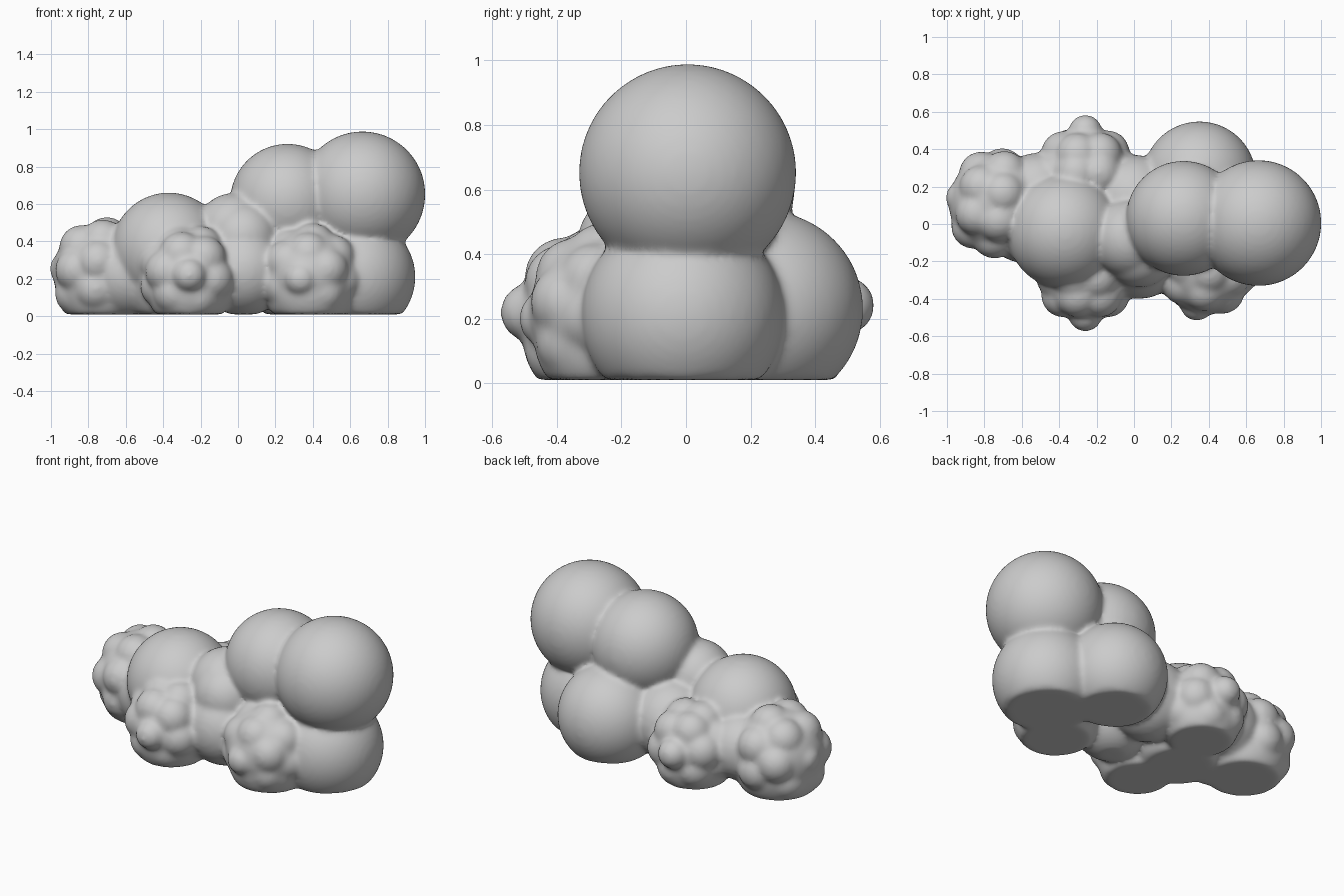
import bpy, bmesh
from math import sin, cos, radians, tau
from mathutils import Vector, Matrix

if "Cube" in bpy.data.objects:
    bpy.data.objects.remove(bpy.data.objects["Cube"])

bm = bmesh.new()


def puff(center, r):
    """Add one rounded lobe."""
    bmesh.ops.create_icosphere(bm, subdivisions=4, radius=r,
                               matrix=Matrix.Translation(Vector(center)))


def cluster(center, core, reach, bump, axis, spin, nose):
    """Add a core lobe with soft bumps in rings around an outward axis."""
    center = Vector(center)
    puff(center, core)
    puff(center - Vector((0, 0, 0.07)), core * 0.95)   # broad flat foot
    rot = Vector(axis).to_track_quat('Z', 'Y')
    puff(center + Vector(axis).normalized() * (nose - 0.09), 0.09)
    for tilt, count, offset in ((50, 6, 0), (88, 8, 0.3)):
        for i in range(count):
            a = tau * i / count + radians(spin) + offset
            t = radians(tilt)
            d = rot @ Vector((sin(t) * cos(a), sin(t) * sin(a), cos(t)))
            puff(center + d * (reach - bump), bump)


# Large smooth lobes
for c, r in (((0.665, 0.005, 0.652), 0.337),
             ((0.265, 0.03, 0.615), 0.308),
             ((0.635, -0.01, 0.21), 0.314),
             ((0.35, 0.245, 0.23), 0.304),
             ((-0.37, -0.04, 0.355), 0.307),
             ((-0.02, -0.08, 0.45), 0.21),
             ((0.03, -0.15, 0.42), 0.19),
             ((0.0, 0.13, 0.25), 0.24),
             ((0.03, -0.16, 0.24), 0.24),
             ((-0.35, -0.02, 0.2), 0.28),
             ((-0.58, 0.02, 0.22), 0.23),
             ((-0.52, 0.18, 0.24), 0.20)):
    puff(c, r)

# Bumpy lobes: front right, front left, back left, left end
cluster((0.385, -0.23, 0.22), 0.255, 0.28, 0.12, (-0.25, -1, -0.1), 20, 0.295)
cluster((-0.26, -0.28, 0.22), 0.24, 0.275, 0.12, (0, -1, 0), 50, 0.295)
cluster((-0.26, 0.28, 0.22), 0.24, 0.275, 0.12, (0, 1, 0.1), 10, 0.305)
cluster((-0.72, 0.11, 0.235), 0.27, 0.305, 0.12, (-1, 0.15, 0.1), 0, 0.29)

# Flat underside
for v in bm.verts:
    v.co.z = max(v.co.z, 0.01)

mesh = bpy.data.meshes.new("cloud_body")
bm.to_mesh(mesh)
bm.free()
cloud = bpy.data.objects.new("cloud_body", mesh)
bpy.context.collection.objects.link(cloud)

# Fuse the lobes into one soft skin
fuse = cloud.modifiers.new("fuse", 'REMESH')
fuse.mode = 'VOXEL'
fuse.voxel_size = 0.014
fuse.use_smooth_shade = True
soften = cloud.modifiers.new("soften", 'SMOOTH')
soften.factor = 0.5
soften.iterations = 12
